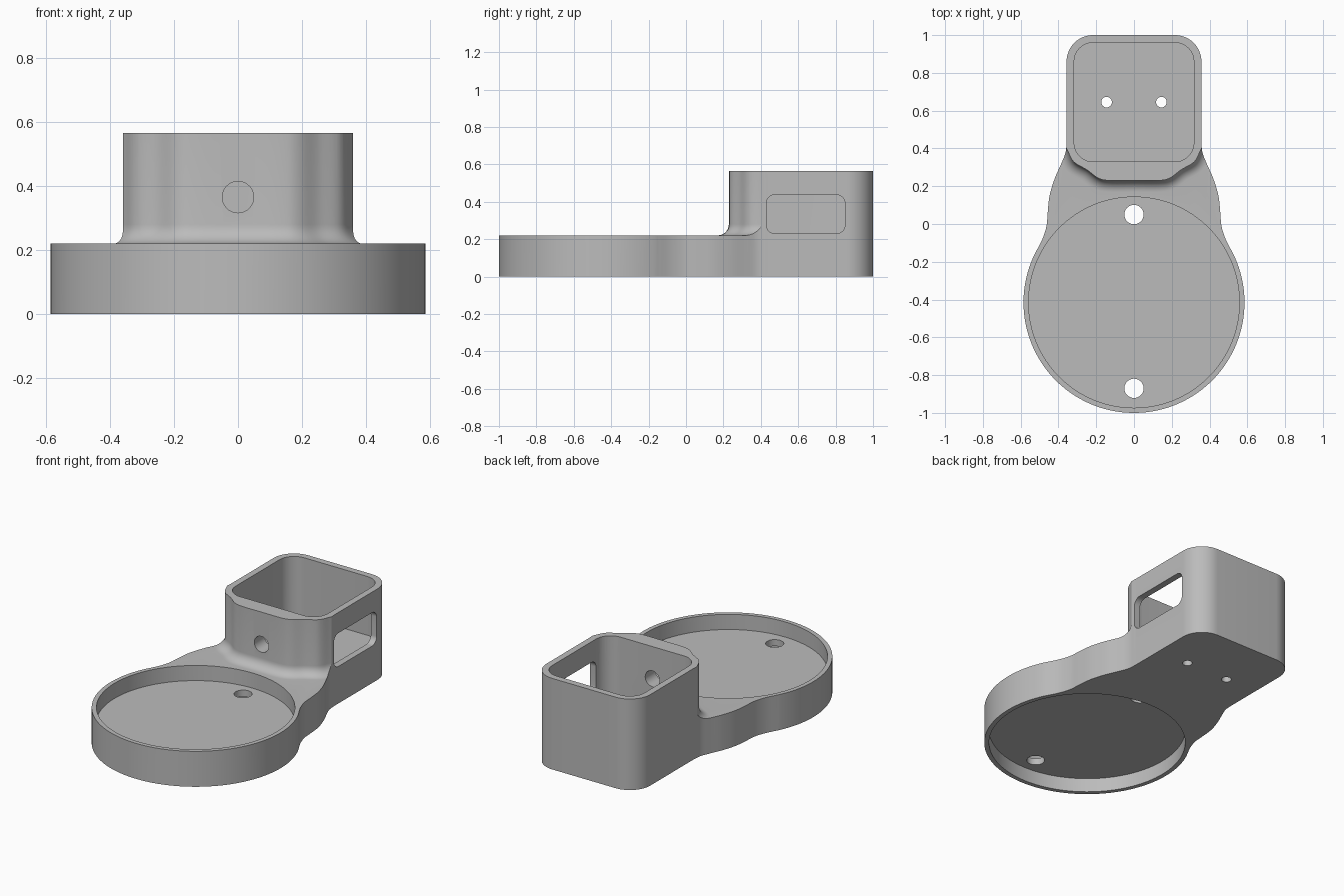
import bpy, bmesh, math
from mathutils import Vector

cube = bpy.data.objects.get("Cube")
if cube:
    bpy.data.objects.remove(cube, do_unlink=True)

TOP, PLATE, FLOOR = 0.565, 0.22, 0.2
DISC_Y, DISC_R = -0.415, 0.585

grey = bpy.data.materials.new("plain_grey")
grey.use_nodes = True
colour = (0.5, 0.5, 0.5, 1)
grey.diffuse_color = colour
grey.node_tree.nodes["Principled BSDF"].inputs["Base Color"].default_value = colour


def spline(points, steps=6):
    """Catmull-Rom curve through 2D points."""
    p = [Vector(q) for q in points]
    p = [2 * p[0] - p[1]] + p + [2 * p[-1] - p[-2]]
    out = []
    for a, b, c, d in zip(p, p[1:], p[2:], p[3:]):
        for i in range(steps):
            t = i / steps
            out.append(0.5 * (2 * b + (c - a) * t + (2 * a - 5 * b + 4 * c - d) * t ** 2
                              + (3 * b - a - 3 * c + d) * t ** 3))
    return out + [p[-2]]


def arc(cx, cy, r, start, end, steps):
    angles = [math.radians(start + (end - start) * i / steps) for i in range(steps + 1)]
    return [Vector((cx + r * math.cos(a), cy + r * math.sin(a))) for a in angles]


def circle(x, y, r, steps=48):
    return arc(x, y, r, 0, 360, steps)[:-1]


def rounded(x0, x1, y0, y1, r):
    corners = [(x1 - r, y0 + r, -90), (x1 - r, y1 - r, 0), (x0 + r, y1 - r, 90), (x0 + r, y0 + r, 180)]
    return [v for cx, cy, a in corners for v in arc(cx, cy, r, a, a + 90, 10)]


def mirrored(half):
    """Closes a half contour across x = 0."""
    return half + [Vector((-v.x, v.y)) for v in reversed(half) if abs(v.x) > 1e-5]


def loft(name, rings, axis="Z"):
    """Solid through (contour, level) rings stacked along an axis."""
    place = {"Z": lambda v, h: (v.x, v.y, h),
             "X": lambda v, h: (h, v.x, v.y),
             "Y": lambda v, h: (v.x, h, v.y)}[axis]
    bm = bmesh.new()
    loops = [[bm.verts.new(place(v, h)) for v in ring] for ring, h in rings]
    bm.faces.new(loops[0])
    bm.faces.new(loops[-1])
    for low, high in zip(loops, loops[1:]):
        for i in range(len(low)):
            j = (i + 1) % len(low)
            bm.faces.new((low[i], low[j], high[j], high[i]))
    bmesh.ops.recalc_face_normals(bm, faces=bm.faces)
    bmesh.ops.triangulate(bm, faces=bm.faces)
    mesh = bpy.data.meshes.new(name)
    bm.to_mesh(mesh)
    bm.free()
    obj = bpy.data.objects.new(name, mesh)
    bpy.context.scene.collection.objects.link(obj)
    mesh.materials.append(grey)
    return obj


def prism(name, ring, low, high, axis="Z"):
    return loft(name, [(ring, low), (ring, high)], axis)


def volume(mesh):
    bm = bmesh.new()
    bm.from_mesh(mesh)
    result = abs(bm.calc_volume())
    bm.free()
    return result


def cut(target, cutter):
    """Subtracts the cutter, keeping the first solver result that is sound."""
    cutter.hide_render = True
    before = volume(target.data)
    mod = target.modifiers.new(cutter.name, "BOOLEAN")
    mod.operation = "DIFFERENCE"
    mod.object = cutter
    for solver in ("EXACT", "MANIFOLD", "FLOAT"):
        mod.solver = solver
        bpy.context.view_layer.update()
        evaluated = target.evaluated_get(bpy.context.evaluated_depsgraph_get())
        mesh = bpy.data.meshes.new_from_object(evaluated)
        if 0.3 * before < volume(mesh) < before - 1e-6:
            target.data = mesh
            break
    target.modifiers.remove(mod)
    bpy.data.objects.remove(cutter, do_unlink=True)


# Whole outline: disc, waisted neck and rounded box back
neck = spline([(0.522, -0.152), (0.485, -0.08), (0.463, -0.01), (0.457, 0.06), (0.447, 0.15),
               (0.42, 0.24), (0.385, 0.32), (0.362, 0.38), (0.357, 0.44)])
half = arc(0, DISC_Y, DISC_R, -90, 26, 60) + neck + arc(0.217, 0.86, 0.14, 0, 90, 14)
body = prism("mount_body", mirrored(half), 0, TOP)

# Space above the plate, with a fillet running along the front of the box
front = spline([(0, 0.23), (0.13, 0.23), (0.19, 0.243), (0.25, 0.287), (0.32, 0.33), (0.357, 0.40)])
front += [Vector((0.41, 0.50)), Vector((0.9, 1.42))]


def space_ring(offset):
    shifted = []
    for i, v in enumerate(front):
        t = (front[min(i + 1, len(front) - 1)] - front[max(i - 1, 0)]).normalized()
        shifted.append(v + offset * Vector((t.y, -t.x)))
    shifted[0].x = 0
    return mirrored(shifted + [Vector((0.9, -1.3))])


R = 0.06
rings = []
for i in range(9):
    a = math.radians(90 * i / 8)
    rings.append((space_ring(R * (1 - math.sin(a))), PLATE + R * (1 - math.cos(a))))
rings.append((space_ring(0), 0.8))
cut(body, loft("space_above_plate", rings))

# Recesses above and below the disc floor, and the box cavity
cut(body, prism("upper_recess", circle(0, DISC_Y, 0.558, 128), 0.126, 0.4))
cut(body, prism("lower_recess", circle(0, DISC_Y, 0.558, 128), -0.2, 0.086))
cut(body, prism("box_cavity", rounded(-0.317, 0.317, 0.33, 0.96, 0.1), FLOOR, 0.8))

# Openings in the box walls
cut(body, prism("side_window", rounded(0.43, 0.85, 0.23, 0.437, 0.045), 0.2, 0.6, "X"))
cut(body, prism("front_cable_hole", circle(0, 0.365, 0.049), 0.1, 0.5, "Y"))

# Screw holes
for y in (0.05, -0.87):
    cut(body, prism("disc_screw_hole", circle(0, y, 0.051), 0.05, 0.2))
for x in (-0.145, 0.145):
    cut(body, prism("box_screw_hole", circle(x, 0.645, 0.028, 32), -0.1, 0.4))

# Smooth curved walls, crisp rims
bpy.ops.object.select_all(action="DESELECT")
bpy.context.view_layer.objects.active = body
body.select_set(True)
bpy.ops.object.shade_smooth_by_angle(angle=math.radians(30))
